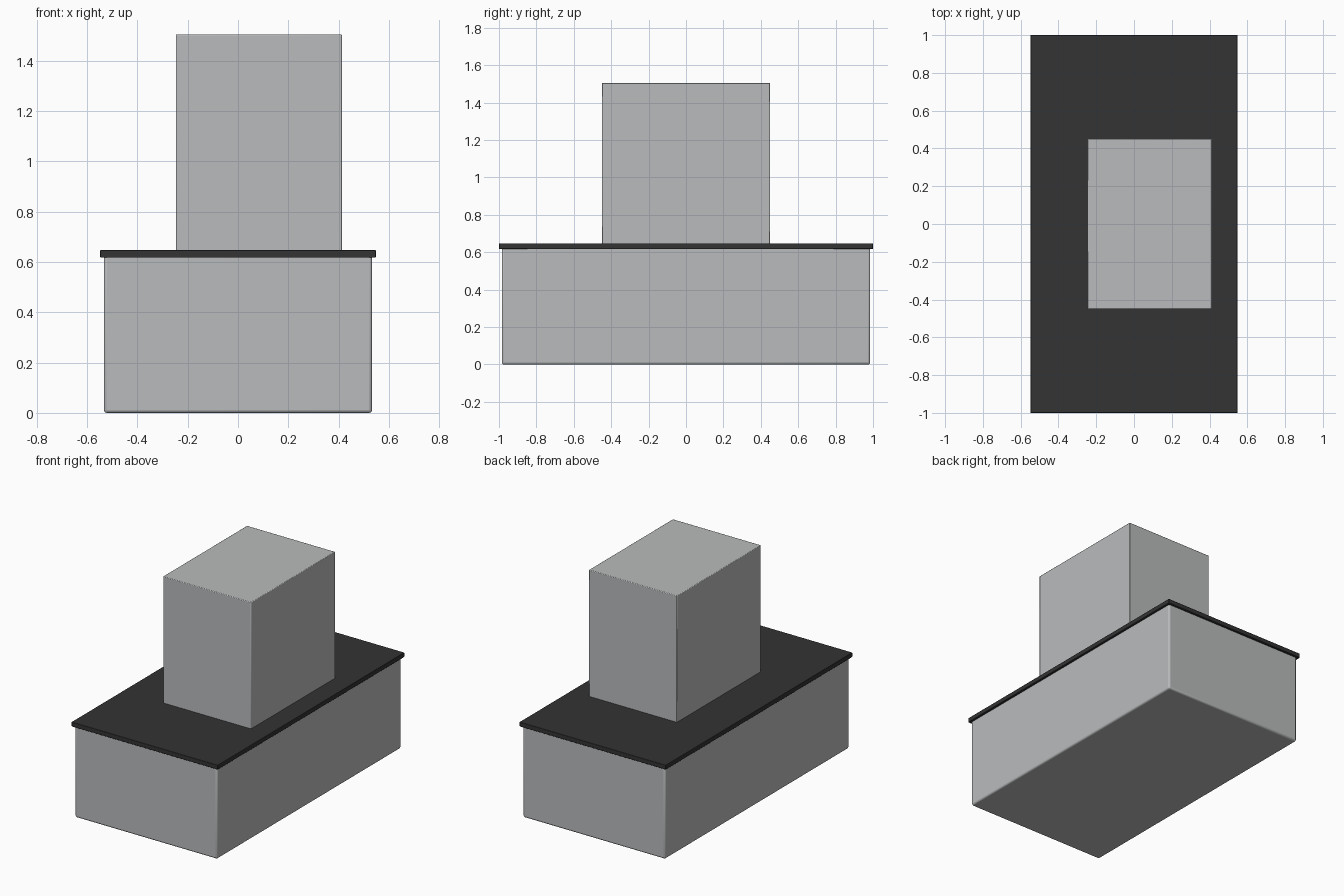
import bpy

if "Cube" in bpy.data.objects:
    bpy.data.objects.remove(bpy.data.objects["Cube"])


def material(name, rgb):
    m = bpy.data.materials.new(name)
    m.diffuse_color = (*rgb, 1.0)
    m.use_nodes = True
    m.node_tree.nodes["Principled BSDF"].inputs["Base Color"].default_value = m.diffuse_color
    return m


grey = material("light_grey", (0.49, 0.5, 0.505))
dark = material("dark_charcoal", (0.033, 0.033, 0.033))


def box(name, lo, hi, mat, bevel, segments):
    bpy.ops.mesh.primitive_cube_add(size=1, location=[(a + b) / 2 for a, b in zip(lo, hi)])
    ob = bpy.context.object
    ob.name = name
    ob.scale = [b - a for a, b in zip(lo, hi)]
    bpy.ops.object.transform_apply(location=False, rotation=False, scale=True)
    ob.data.materials.append(mat)
    mod = ob.modifiers.new("edge_rounding", 'BEVEL')
    mod.width = bevel
    mod.segments = segments
    bpy.ops.object.shade_smooth_by_angle()
    return ob


# Wide lower cabinet with softly rounded edges
box("base_cabinet", (-0.533, -0.985, 0.0), (0.533, 0.985, 0.63), grey, 0.012, 3)
# Thin overhanging worktop
box("worktop", (-0.548, -1.0, 0.617), (0.548, 1.0, 0.648), dark, 0.003, 2)
# Upright block, offset towards +x
box("upper_block", (-0.247, -0.45, 0.64), (0.413, 0.45, 1.505), grey, 0.004, 2)
